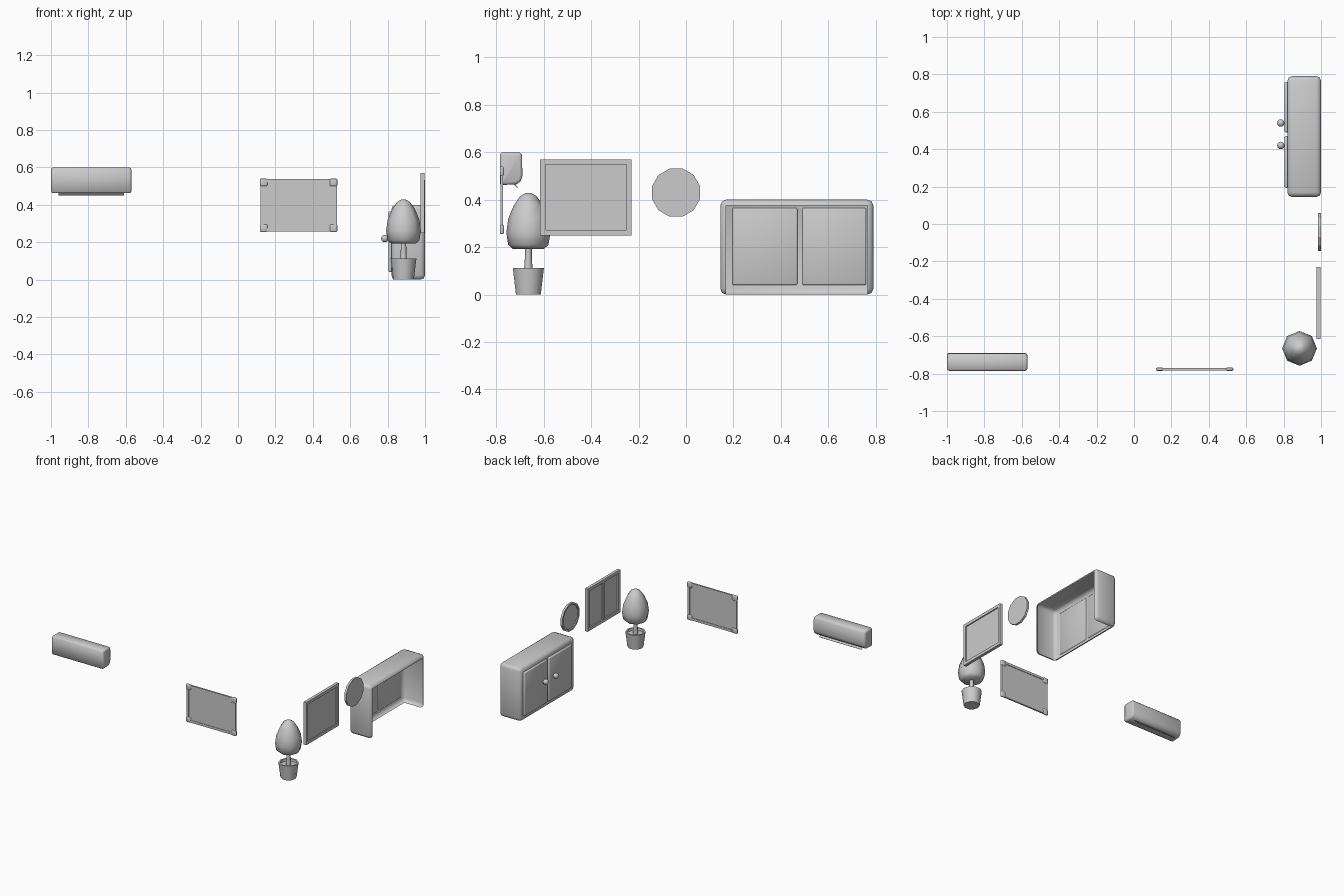
import bpy, bmesh, math
from mathutils import Matrix, Vector

cube = bpy.data.objects.get("Cube")
if cube:
    bpy.data.objects.remove(cube)

GREY = (0.6, 0.6, 0.6, 1)
mat = bpy.data.materials.new("plain grey")
mat.use_nodes = True
mat.diffuse_color = GREY
mat.node_tree.nodes["Principled BSDF"].inputs["Base Color"].default_value = GREY


def finish(name, bm, smooth=0):
    me = bpy.data.meshes.new(name)
    bm.to_mesh(me)
    bm.free()
    ob = bpy.data.objects.new(name, me)
    bpy.context.collection.objects.link(ob)
    me.materials.append(mat)
    if smooth:
        bpy.ops.object.select_all(action='DESELECT')
        ob.select_set(True)
        bpy.context.view_layer.objects.active = ob
        bpy.ops.object.shade_smooth_by_angle(angle=math.radians(smooth))
    return ob


def box_bm(lo, hi, bevel=0, segments=2):
    lo, hi = Vector(lo), Vector(hi)
    bm = bmesh.new()
    bmesh.ops.create_cube(bm, size=1, matrix=Matrix.Translation((lo + hi) / 2)
                          @ Matrix.Diagonal((*(hi - lo), 1)))
    if bevel:
        bmesh.ops.bevel(bm, geom=bm.edges[:], offset=bevel, segments=segments,
                        profile=0.5, affect='EDGES')
    bm.normal_update()
    return bm


def box(name, lo, hi, bevel=0):
    return finish(name, box_bm(lo, hi, bevel), 50 if bevel else 0)


def lathe(name, profile, sides, matrix, smooth=0, turn=0):
    """Revolve (radius, height) points about local z, capping both ends."""
    bm = bmesh.new()
    rings = []
    for r, z in profile:
        angles = [2 * math.pi * (i + turn) / sides for i in range(sides)]
        rings.append([bm.verts.new((r * math.cos(a), r * math.sin(a), z)) for a in angles])
    for a, b in zip(rings, rings[1:]):
        for i in range(sides):
            j = (i + 1) % sides
            bm.faces.new((a[i], a[j], b[j], b[i]))
    bm.faces.new(rings[0][::-1])
    bm.faces.new(rings[-1])
    bm.transform(matrix)
    bmesh.ops.recalc_face_normals(bm, faces=bm.faces)
    return finish(name, bm, smooth)


# Cabinet shell, open at the wall and the floor
bm = box_bm((0.82, 0.145, 0), (1, 0.79, 0.4), 0.024)
open_faces = [f for f in bm.faces if f.normal.x > 0.99 or f.normal.z < -0.99
              or (f.normal.x > 0.3 and f.normal.z < -0.3 and abs(f.normal.y) < 0.1)]
bmesh.ops.delete(bm, geom=open_faces, context='FACES')
finish("cabinet_shell", bm, 50)

# Cabinet doors and knobs
for side, y0, y1, knob in (("left", 0.49, 0.76, 0.54), ("right", 0.195, 0.47, 0.42)):
    box("cabinet_door_" + side, (0.805, y0, 0.04), (0.825, y1, 0.365), 0.006)
    bm = bmesh.new()
    bmesh.ops.create_uvsphere(bm, u_segments=12, v_segments=8, radius=0.02,
                              matrix=Matrix.Translation((0.785, knob, 0.22)))
    finish("cabinet_knob_" + side, bm, 60)

# Wall clock, a shallow dish facing -x
lathe("wall_clock", [(0.105, 0), (0.105, 0.016), (0.092, 0.016), (0.09, 0.009)], 12,
      Matrix.Translation((1, -0.042, 0.43)) @ Matrix.Rotation(-math.pi / 2, 4, 'Y'), turn=0.5)

# Window: frame, pane, inner sash and mullion
Y0, Y1, Z0, Z1, W = -0.615, -0.23, 0.25, 0.57, 0.022
for name, y0, y1, z0, z1 in (("bottom", Y0, Y1, Z0, Z0 + W), ("top", Y0, Y1, Z1 - W, Z1),
                             ("right", Y0, Y0 + W, Z0 + W, Z1 - W),
                             ("left", Y1 - W, Y1, Z0 + W, Z1 - W)):
    box("window_frame_" + name, (0.976, y0, z0), (0.998, y1, z1))
box("window_pane", (0.986, Y0 + W, Z0 + W), (0.99, Y1 - W, Z1 - W))
mid = (Y0 + Y1) / 2
box("window_mullion", (0.979, mid - 0.011, Z0 + W), (0.986, mid + 0.011, Z1 - W))

# Potted tree
here = Matrix.Translation((0.885, -0.665, 0))
lathe("plant_pot", [(0.055, 0), (0.069, 0.112), (0.058, 0.112), (0.056, 0.095)], 10, here, 40)
lathe("plant_trunk", [(0.019, 0.09), (0.015, 0.15), (0.014, 0.21)], 8, here, 50)
lathe("plant_foliage", [(0.066, 0.193), (0.085, 0.21), (0.093, 0.26), (0.085, 0.32),
                        (0.062, 0.375), (0.035, 0.415), (0.012, 0.428)], 8, here, 50)

# Wall board with a rail on each edge and rounded corner caps
X0, X1, B0, B1, R = 0.12, 0.528, 0.258, 0.537, 0.018
box("board_panel", (X0 + R, -0.78, B0 + R), (X1 - R, -0.775, B1 - R))
for name, x0, x1, z0, z1 in (("bottom", X0, X1, B0, B0 + R), ("top", X0, X1, B1 - R, B1),
                             ("right", X0, X0 + R, B0, B1), ("left", X1 - R, X1, B0, B1)):
    box("board_rail_" + name, (x0, -0.783, z0), (x1, -0.771, z1))
for x, side in ((X0, "right"), (X1 - 0.034, "left")):
    for z, level in ((B0, "lower"), (B1 - 0.034, "upper")):
        box("board_cap_%s_%s" % (level, side), (x - 0.003, -0.785, z - 0.003),
            (x + 0.037, -0.768, z + 0.037), 0.006)

# Air conditioner body: side profile stretched along x, ends softened
profile = [(-0.785, 0.468), (-0.785, 0.592), (-0.777, 0.6), (-0.702, 0.6), (-0.692, 0.59),
           (-0.69, 0.5), (-0.697, 0.478), (-0.715, 0.465), (-0.777, 0.462)]
bm = bmesh.new()
cap = bm.faces.new([bm.verts.new((-1, y, z)) for y, z in profile])
ext = bmesh.ops.extrude_face_region(bm, geom=[cap])
bmesh.ops.translate(bm, vec=(0.43, 0, 0),
                    verts=[v for v in ext["geom"] if isinstance(v, bmesh.types.BMVert)])
bmesh.ops.recalc_face_normals(bm, faces=bm.faces)
ends = [e for e in bm.edges if abs(e.verts[0].co.x - e.verts[1].co.x) < 0.001]
bmesh.ops.bevel(bm, geom=ends, offset=0.012, segments=2, profile=0.5, affect='EDGES')
finish("air_conditioner_body", bm, 50)

# Air outlet flap, tilted below the body
flap = box("air_conditioner_flap", (-0.175, -0.014, -0.002), (0.175, 0.014, 0.002))
flap.location = (-0.785, -0.72, 0.46)
flap.rotation_euler.x = math.radians(-45)
